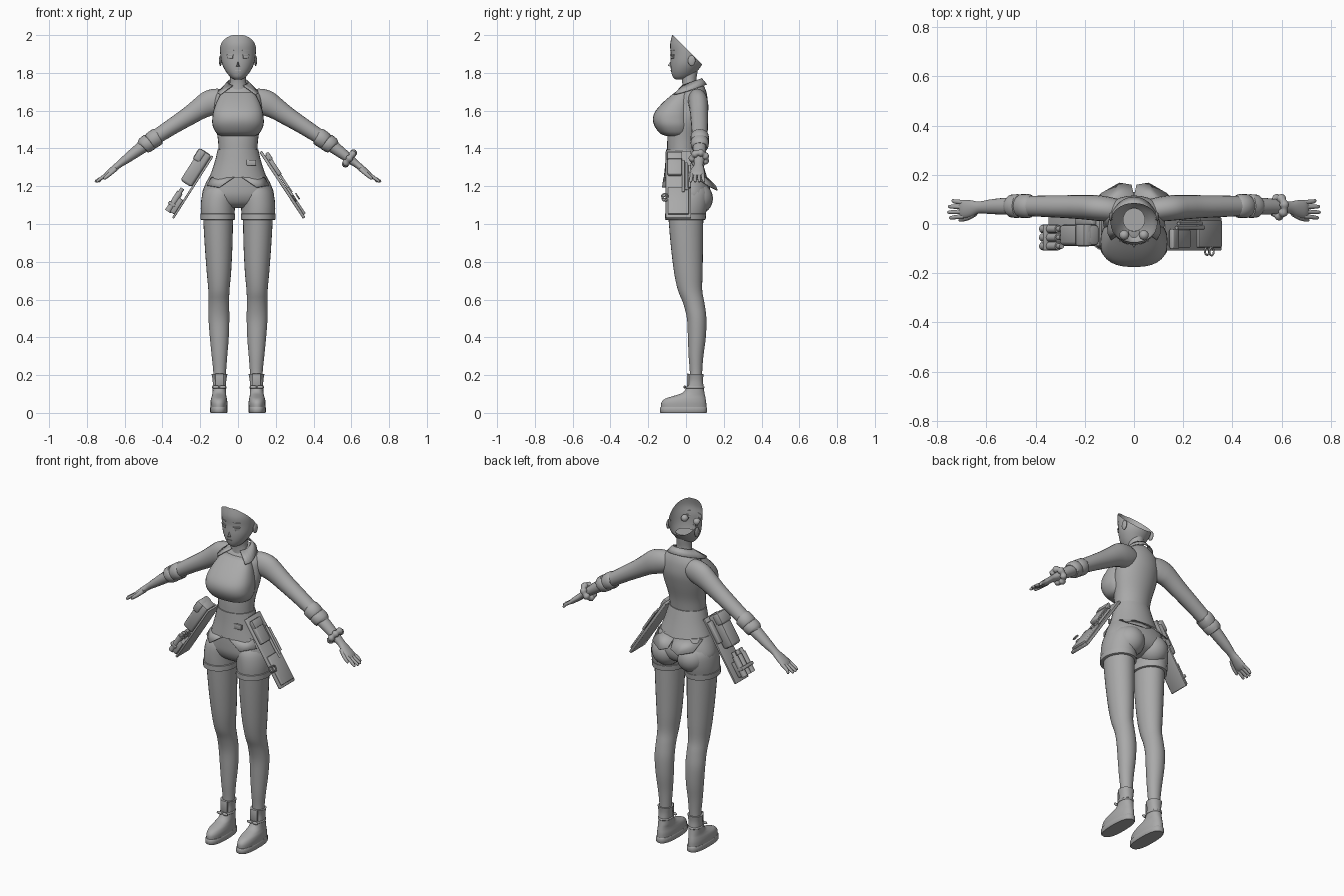
import bpy, bmesh, math
from mathutils import Vector, Matrix

mat = bpy.data.materials.new("plain_grey")
mat.diffuse_color = (0.4, 0.4, 0.4, 1)


def finish(name, bm, smooth=True, angle=45):
    bmesh.ops.recalc_face_normals(bm, faces=bm.faces)
    me = bpy.data.meshes.new(name)
    bm.to_mesh(me)
    bm.free()
    me.materials.append(mat)
    ob = bpy.data.objects.new(name, me)
    bpy.context.collection.objects.link(ob)
    if smooth:
        bpy.ops.object.select_all(action='DESELECT')
        ob.select_set(True)
        bpy.context.view_layer.objects.active = ob
        bpy.ops.object.shade_smooth_by_angle(angle=math.radians(angle))
    return ob


def spline(rows, steps):
    """Catmull-Rom interpolation of number rows."""
    out = []
    for i in range(len(rows) - 1):
        a, b, c, d = (rows[max(0, min(len(rows) - 1, i + k))] for k in (-1, 0, 1, 2))
        for s in range(steps):
            t = s / steps
            out.append([0.5 * (2 * q + (r - p) * t + (2 * p - 5 * q + 4 * r - w) * t * t
                               + (3 * q - p - 3 * r + w) * t ** 3)
                        for p, q, r, w in zip(a, b, c, d)])
    return out + [list(rows[-1])]


def skin(rings, caps=True):
    bm = bmesh.new()
    vs = [[bm.verts.new(p) for p in ring] for ring in rings]
    n = len(vs[0])
    for a, b in zip(vs, vs[1:]):
        for i in range(n):
            bm.faces.new((a[i], a[(i + 1) % n], b[(i + 1) % n], b[i]))
    if caps:
        bm.faces.new(vs[0])
        bm.faces.new(vs[-1])
    return bm


def spow(v, e):
    return math.copysign(abs(v) ** e, v)


def stack(rows, n=28, steps=4, e=1.0, caps=True):
    """Loft of level rings: z, x centre, y front, y back, x radius."""
    rings = []
    for z, cx, yf, yb, rx in spline(rows, steps):
        rings.append([(cx + rx * spow(math.cos(a), e),
                       (yf + yb) / 2 + (yb - yf) / 2 * spow(math.sin(a), e), z)
                      for a in (2 * math.pi * i / n for i in range(n))])
    return skin(rings, caps)


def limb(rows, s=1, n=20, steps=4):
    """Loft along a path: x, y, z, radius in the path plane, radius across."""
    rows = spline(rows, steps)
    rings = []
    for i, (x, y, z, r, ry) in enumerate(rows):
        p, q = rows[max(0, i - 1)], rows[min(len(rows) - 1, i + 1)]
        t = Vector((q[0] - p[0], 0, q[2] - p[2])).normalized()
        up = Vector((-t.z, 0, t.x))
        ring = []
        for k in range(n):
            a = 2 * math.pi * k / n
            v = Vector((x, y, z)) + up * r * math.cos(a) + Vector((0, ry * math.sin(a), 0))
            ring.append((v.x * s, v.y, v.z))
        rings.append(ring)
    return skin(rings)


def box(name, c, d, M=Matrix(), bevel=0.006):
    bm = bmesh.new()
    bmesh.ops.create_cube(bm, size=1, matrix=M @ Matrix.Translation(c) @ Matrix.Diagonal((*d, 1)))
    if bevel:
        bmesh.ops.bevel(bm, geom=bm.edges[:], offset=bevel, segments=2, affect='EDGES', profile=0.5)
    return finish(name, bm)


def ball(name, c, d):
    bm = bmesh.new()
    bmesh.ops.create_uvsphere(bm, u_segments=20, v_segments=12, radius=1,
                              matrix=Matrix.Translation(c) @ Matrix.Diagonal((*d, 1)))
    return finish(name, bm)


def rod(name, c, r, length, M):
    bm = bmesh.new()
    bmesh.ops.create_cone(bm, cap_ends=True, segments=16, radius1=r, radius2=r, depth=length,
                          matrix=M @ Matrix.Translation(c) @ Matrix.Rotation(math.pi / 2, 4, 'Y'))
    return finish(name, bm)


def ring(name, M, R, r, lump=0.0, n=32):
    rings = []
    for i in range(n + 1):
        a = 2 * math.pi * i / n
        q = r * (1 + lump * math.sin(7 * a))
        rings.append([M @ Vector(((R + q * math.cos(b)) * math.cos(a),
                                  (R + q * math.cos(b)) * math.sin(a), q * math.sin(b)))
                      for b in (2 * math.pi * k / 10 for k in range(10))])
    bm = skin(rings, False)
    bmesh.ops.remove_doubles(bm, verts=bm.verts[:], dist=1e-5)
    return finish(name, bm)


def sheet(name, pts, faces):
    bm = bmesh.new()
    vs = [bm.verts.new(p) for p in pts]
    for f in faces:
        bm.faces.new([vs[i] for i in f])
    ob = finish(name, bm)
    ob.modifiers.new("thickness", 'SOLIDIFY').thickness = 0.005
    return ob


# torso, bust and neck
finish("shirt_body", stack([(1.39, 0, -.10, .065, .102), (1.46, 0, -.098, .075, .108),
       (1.55, 0, -.085, .10, .125), (1.62, 0, -.06, .115, .128), (1.68, 0, -.04, .112, .12),
       (1.72, 0, -.015, .10, .085), (1.745, 0, -.005, .085, .05)]))
finish("bust", stack([(1.465, 0, -.10, .0, .085), (1.48, 0, -.138, .02, .113),
       (1.52, 0, -.167, .03, .134), (1.56, 0, -.175, .03, .136), (1.60, 0, -.16, .03, .13),
       (1.65, 0, -.115, .03, .112), (1.70, 0, -.055, .03, .085)], e=.8))
finish("waistband", stack([(1.245, 0, -.118, .112, .152), (1.32, 0, -.110, .09, .126),
       (1.395, 0, -.105, .07, .107)]))
finish("neck", stack([(1.70, 0, -.02, .07, .055), (1.75, 0, -.02, .055, .043),
       (1.80, 0, -.03, .06, .042), (1.84, 0, -.03, .065, .045)]))

# face shell, open at the crown and back
head = stack([(1.765, 0, -.055, -.01, .02), (1.78, 0, -.07, .03, .042), (1.81, 0, -.079, .06, .066),
              (1.85, 0, -.082, .088, .085), (1.90, 0, -.081, .10, .094), (1.95, 0, -.084, .10, .096),
              (2.0, 0, -.074, .09, .092)], caps=False, steps=5)
bmesh.ops.bisect_plane(head, geom=head.verts[:] + head.edges[:] + head.faces[:],
                       plane_co=(0, -.07, 2.0), plane_no=(0, .14, .14), clear_outer=True)
finish("face", head)
sheet("nose", [(0, -.079, 1.865), (-.011, -.079, 1.833), (.011, -.079, 1.833), (0, -.097, 1.837)],
      [(0, 1, 3), (0, 3, 2), (1, 2, 3)])
box("mouth", (0, -.080, 1.812), (.03, .005, .004), bevel=0)
for s in (-1, 1):
    R = Matrix.Translation((s * .042, -.073, 1.885)) @ Matrix.Rotation(s * .42, 4, 'Z')
    box("eyelid", (0, 0, .010), (.04, .008, .005), R, .001)
    box("eye", (0, 0, -.002), (.032, .006, .012), R, .001)
    box("eyebrow", (0, 0, .035), (.042, .006, .004), R, .001)
    ball("ear", (s * .093, .03, 1.865), (.008, .02, .028))
    ball("eyeball", (s * .04, -.045, 1.885), (.02, .02, .02))

# collar wrapped round the neck with two pointed front ends
pts, N = [], 20
for i in range(N + 1):
    a = math.radians(-150 + 300 * i / N)
    k = abs(i / N * 2 - 1) ** 4
    pts.append((.056 * math.sin(a), .028 + .056 * math.cos(a), 1.752 + .02 * math.cos(a)))
    pts.append(((.085 + .1 * k) * math.sin(a), .028 + (.083 + .025 * k) * math.cos(a),
                1.712 + .028 * math.cos(a)))
sheet("collar", pts, [(2 * i, 2 * i + 1, 2 * i + 3, 2 * i + 2) for i in range(N)])

# arms, cuffs and hands
for s in (-1, 1):
    finish("sleeve", limb([(.06, .055, 1.655, .05, .045), (.10, .06, 1.652, .065, .05),
           (.15, .065, 1.64, .068, .052), (.20, .068, 1.612, .058, .05), (.26, .07, 1.572, .05, .047),
           (.35, .072, 1.515, .043, .044), (.45, .073, 1.45, .038, .04)], s))
    finish("cuff", limb([(.42, .073, 1.467, .037, .04), (.425, .073, 1.464, .047, .048),
           (.46, .073, 1.440, .046, .048), (.465, .073, 1.437, .042, .043),
           (.47, .073, 1.433, .047, .048), (.50, .073, 1.414, .044, .046),
           (.505, .073, 1.41, .034, .036)], s, steps=2))
    finish("forearm", limb([(.47, .073, 1.433, .035, .036), (.53, .072, 1.39, .031, .034),
           (.59, .07, 1.345, .024, .029), (.63, .067, 1.315, .018, .024),
           (.66, .063, 1.29, .017, .033), (.69, .06, 1.265, .015, .038),
           (.705, .06, 1.252, .010, .035)], s))
    for j in range(4):
        y = .031 + .019 * j
        end = (.75, .757, .755, .74)[j]
        finish("finger", limb([(.69, y, 1.264, .010, .010), (.725, y - .003 + .002 * j, 1.242, .009, .009),
               (end - .004, y - .006 + .004 * j, 1.226, .007, .007),
               (end, y - .006 + .004 * j, 1.223, .002, .002)], s, n=10, steps=2))
    finish("thumb", limb([(.645, .045, 1.295, .013, .014), (.675, .026, 1.268, .011, .011),
           (.705, .017, 1.243, .008, .008), (.712, .016, 1.238, .002, .002)], s, n=10, steps=2))
A = Matrix.Translation((.59, .07, 1.347)) @ Matrix.Rotation(math.radians(126), 4, 'Y')
ring("wristband", A, .036, .017, .2, 42)

# shorts
finish("shorts", stack([(1.255, 0, -.108, .105, .15), (1.20, 0, -.109, .125, .178),
       (1.15, 0, -.105, .13, .19), (1.11, 0, -.085, .11, .165), (1.085, 0, -.05, .06, .09)], e=.9))
for s in (-1, 1):
    finish("shorts_leg", stack([(1.025, s * .107, -.105, .098, .087), (1.10, s * .106, -.108, .115, .091),
           (1.17, s * .095, -.1, .12, .09), (1.22, s * .08, -.07, .09, .07)]))
    finish("shorts_hem", stack([(1.022, s * .107, -.106, .099, .088), (1.024, s * .107, -.112, .104, .092),
           (1.054, s * .107, -.112, .107, .092), (1.057, s * .107, -.105, .1, .087)], steps=1))
    ball("seat", (s * .082, .058, 1.135), (.085, .085, .085))
    # pointed flaps under the waistband
    sheet("front_flap", [(s * .14, -.055, 1.25), (s * .02, -.119, 1.25), (s * .10, -.127, 1.195),
                         (s * .165, -.06, 1.205)], [(0, 1, 2, 3)])
    sheet("back_flap", [(s * .145, .05, 1.25), (s * .075, .10, 1.25), (0, .115, 1.245),
                        (s * .01, .16, 1.20), (s * .06, .168, 1.18), (s * .135, .125, 1.20)],
          [(0, 1, 4, 5), (1, 2, 3, 4)])

    # legs
    finish("leg", stack([(.16, s * .098, .02, .085, .032), (.22, s * .097, .02, .086, .034),
           (.30, s * .098, .014, .092, .041), (.40, s * .099, .01, .105, .05),
           (.50, s * .101, .005, .108, .055), (.58, s * .101, -.015, .098, .054),
           (.65, s * .101, -.043, .086, .056), (.75, s * .101, -.064, .088, .065),
           (.90, s * .103, -.082, .09, .074), (1.06, s * .106, -.095, .092, .08)]))

    # boots
    finish("sole", stack([(0, s * .101, -.133, .108, .043), (.004, s * .101, -.137, .111, .046),
           (.028, s * .101, -.137, .111, .046), (.032, s * .101, -.133, .108, .044)], steps=1, e=.8))
    finish("boot", stack([(.03, s * .101, -.132, .108, .044), (.055, s * .101, -.130, .107, .045),
           (.075, s * .101, -.110, .104, .042), (.09, s * .1, -.065, .101, .038),
           (.105, s * .099, -.022, .098, .036), (.13, s * .099, .0, .094, .035),
           (.17, s * .098, .012, .09, .036), (.205, s * .098, .008, .093, .042)], e=.9))
    box("boot_tongue", (s * .098, .010, .175), (.045, .012, .065), bevel=.003)
    ring("boot_strap", Matrix.Translation((s * .099, .047, .135)) @ Matrix.Diagonal((.75, 1, 1, 1)),
         .046, .006)
    for t in (-1, 1):
        ball("bow_loop", (s * .099 + t * .018, -.006, .137), (.018, .007, .009))

# hip gear: local x runs down the panel, y across it, z away from the body
def hip(s, x, z, dx, dz):
    u = Vector((s * dx, 0, -dz)).normalized()
    v = Vector((0, 1, 0))
    w = Vector((s * dz, 0, dx)).normalized()
    M = Matrix((u, v, w)).transposed().to_4x4()
    M.translation = Vector((s * x, 0, z))
    return M

R = hip(-1, .135, 1.36, .21, .33)
box("right_panel", (.195, -.03, .0), (.39, .12, .012), R, .003)
box("right_pouch", (.10, -.045, .04), (.20, .085, .07), R, .015)
box("pouch_flap", (.035, -.045, .06), (.07, .092, .045), R, .012)
box("lower_holder", (.325, -.055, .022), (.09, .095, .035), R, .006)
for j in range(3):
    rod("tool_roll", (.315, -.09 + .035 * j, .042), .017, .12, R)
    rod("tool_cap", (.255, -.09 + .035 * j, .042), .011, .05, R)
box("holder_strap", (.33, -.055, .045), (.018, .105, .04), R, .003)
box("side_pocket", (.09, .012, .016), (.13, .03, .024), R, .005)

L = hip(1, .125, 1.375, .23, .35)
box("left_panel", (.20, -.04, .0), (.42, .135, .016), L, .004)
box("left_pocket", (.085, -.06, .017), (.13, .075, .025), L, .006)
box("left_pocket_flap", (.035, -.06, .024), (.045, .08, .02), L, .004)
box("lower_pocket", (.31, -.04, .012), (.17, .11, .016), L, .004)
for j in range(3):
    rod("slim_tool", (.16, -.015 + .017 * j, .018), .007, .2 - .03 * j, L)
for j in range(2):
    ring("scissor_handle", L @ Matrix.Translation((.295, -.11 - .002 * j, .012 + .022 * j)),
         .016, .004, n=20)
box("waist_tab", (.07, -.099, 1.325), (.05, .012, .03), Matrix(), .003)
